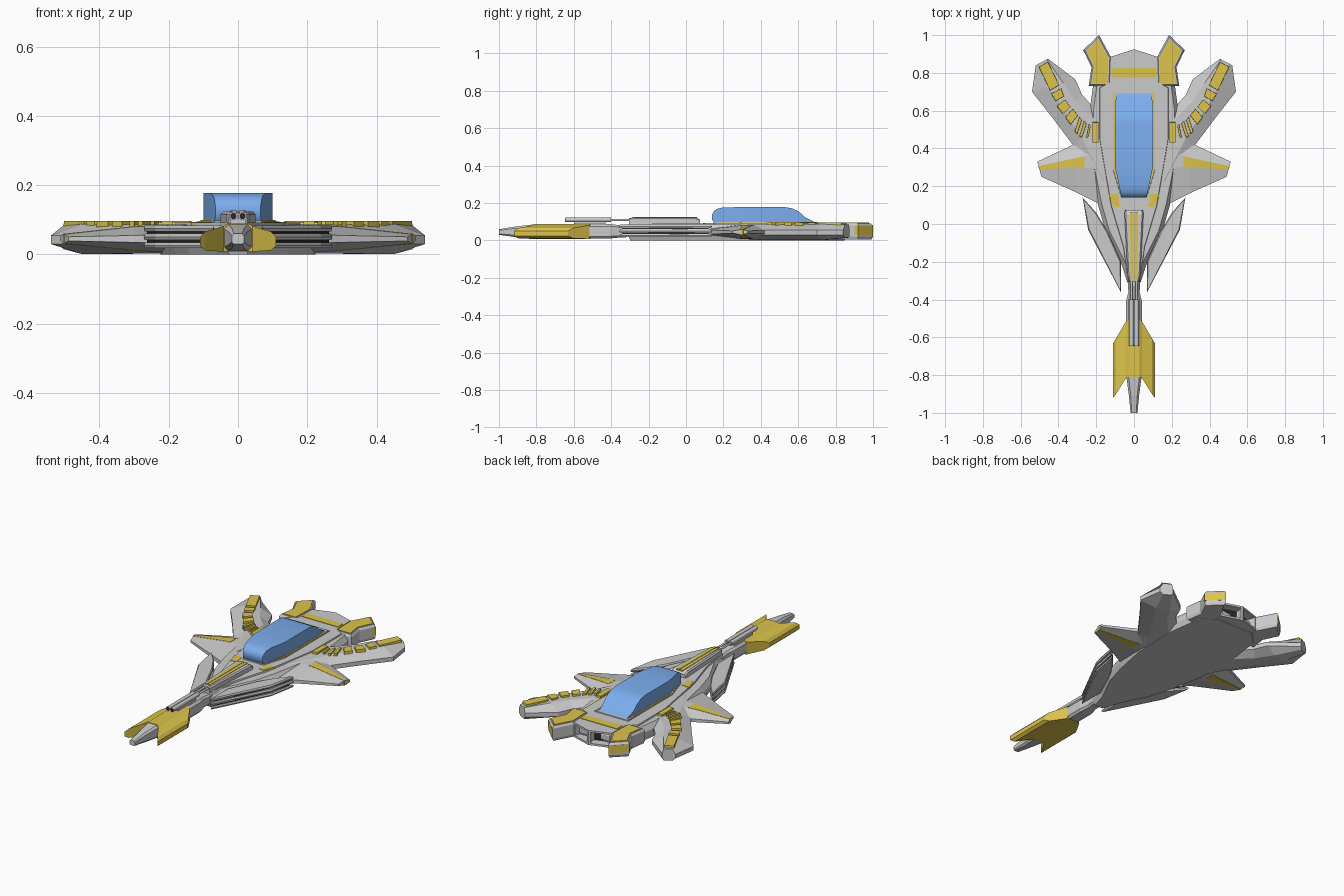
import bpy, bmesh, math
from mathutils import Vector as V

if "Cube" in bpy.data.objects:
    bpy.data.objects.remove(bpy.data.objects["Cube"])


def mat(name, rgb):
    m = bpy.data.materials.new(name)
    m.diffuse_color = (*rgb, 1)
    m.use_nodes = True
    m.node_tree.nodes["Principled BSDF"].inputs["Base Color"].default_value = m.diffuse_color
    return m


GOLD = mat("gold", (0.72, 0.55, 0.07))
BLUE = mat("glass_blue", (0.20, 0.42, 0.85))
DARK = mat("dark", (0.02, 0.02, 0.02))


def finish(name, bm, m=None, mirror=False):
    bmesh.ops.recalc_face_normals(bm, faces=bm.faces)
    me = bpy.data.meshes.new(name)
    bm.to_mesh(me)
    bm.free()
    ob = bpy.data.objects.new(name, me)
    bpy.context.collection.objects.link(ob)
    if m:
        me.materials.append(m)
    if mirror:
        ob.modifiers.new("mirror", 'MIRROR')
    return ob


def loft_bm(sections):
    """Skin a list of equal-length point loops and cap both ends."""
    bm = bmesh.new()
    rings = [[bm.verts.new(p) for p in s] for s in sections]
    n = len(rings[0])
    for a, b in zip(rings, rings[1:]):
        for i in range(n):
            j = (i + 1) % n
            bm.faces.new((a[i], a[j], b[j], b[i]))
    bm.faces.new(rings[0])
    bm.faces.new(rings[-1])
    return bm


def loft(name, sections, m=None, mirror=False):
    return finish(name, loft_bm(sections), m, mirror)


def sym(half):
    """Complete a half outline (x >= 0) across x = 0."""
    return half + [(-x, y) for x, y in reversed(half) if x > 1e-6]


def inset(pts, d):
    area = sum(p[0] * q[1] - q[0] * p[1] for p, q in zip(pts, pts[1:] + pts[:1]))
    s = 1 if area > 0 else -1
    out = []
    for i, p in enumerate(pts):
        p = V(p)
        e1 = (p - V(pts[i - 1])).normalized()
        e2 = (V(pts[(i + 1) % len(pts)]) - p).normalized()
        n1, n2 = V((-e1.y, e1.x)) * s, V((-e2.y, e2.x)) * s
        out.append(p + (n1 + n2) * d / max(0.4, 1 + n1.dot(n2)))
    return out


def slab_sections(pts, layers):
    return [[(p[0], p[1], z) for p in inset(pts, d)] for z, d in layers]


def slab(name, pts, layers, m=None, mirror=False):
    """Flat plate from an outline; layers are (height, inset) pairs."""
    return loft(name, slab_sections(pts, layers), m, mirror)


def box_sec(y, w, z0, z1, c=0.0):
    """Cross-section across x, with chamfered corners."""
    return [(-w + c, y, z0), (w - c, y, z0), (w, y, z0 + c), (w, y, z1 - c),
            (w - c, y, z1), (-w + c, y, z1), (-w, y, z1 - c), (-w, y, z0 + c)]


# Hull and raised deck
slab("hull", sym([(0.035, -0.31), (0.07, -0.2), (0.15, -0.04), (0.19, 0.1), (0.23, 0.3),
                  (0.235, 0.6), (0.21, 0.78), (0.13, 0.86), (0, 0.86)]),
     [(0, 0.012), (0.03, 0), (0.055, 0), (0.084, 0.02)])
slab("deck", sym([(0.03, -0.3), (0.055, -0.12), (0.12, 0.1), (0.18, 0.45), (0.18, 0.72),
                  (0.11, 0.76), (0, 0.76)]), [(0.07, -0.006), (0.092, 0)])

# Engine block with recessed exhausts in the two rear faces
bm = loft_bm(slab_sections(sym([(0.13, 0.74), (0.125, 0.885), (0, 0.925)]),
                           [(0.004, 0), (0.092, 0)]))
bmesh.ops.recalc_face_normals(bm, faces=bm.faces)
rear = [f for f in bm.faces if f.normal.y > 0.8]
bmesh.ops.inset_individual(bm, faces=rear, thickness=0.016)
bmesh.ops.inset_individual(bm, faces=rear, thickness=0.001, depth=-0.05)
for f in rear:
    f.material_index = 1
block = finish("engine_block", bm)
block.data.materials.append(None)
block.data.materials.append(DARK)
slab("engine_band", sym([(0.12, 0.775), (0.12, 0.825), (0, 0.825)]), [(0.08, 0), (0.095, 0)], GOLD)

# Rear pods with gold caps and side bands
pod = [(0.125, 0.73), (0.24, 0.73), (0.225, 0.83), (0.268, 0.92), (0.185, 1.0), (0.12, 0.88)]
slab("rear_pod", pod, [(0.004, 0.006), (0.02, 0), (0.08, 0), (0.092, 0.008)], mirror=True)
slab("pod_cap", inset(pod, 0.014), [(0.08, 0), (0.096, 0)], GOLD, True)
slab("pod_band", [(0.235, 0.86), (0.27, 0.92), (0.187, 0.999), (0.17, 0.95)],
     [(0.03, 0), (0.078, 0)], GOLD, True)


# Swept rear wings: bevelled section between outer and inner edge points
def wing_sec(o, i, a, b, z0, z1, e0=0.03, e1=0.055):
    o, i = V(o), V(i)
    stops = [(0, e0), (0, e1), (a, z1), (b, z1), (1, e1), (1, e0), (b, z0), (a, z0)]
    return [(*o.lerp(i, t), z) for t, z in stops]


loft("rear_wing", [
    wing_sec((0.19, 0.11), (0.08, 0.5), 0.3, 0.8, 0.003, 0.086),
    wing_sec((0.31, 0.4), (0.2, 0.6), 0.3, 0.8, 0.003, 0.086),
    wing_sec((0.43, 0.56), (0.275, 0.685), 0.35, 0.75, 0.002, 0.087),
    wing_sec((0.54, 0.7), (0.31, 0.765), 0.38, 0.72, 0.002, 0.088),
    wing_sec((0.52, 0.84), (0.455, 0.875), 0.25, 0.9, 0.015, 0.084)], mirror=True)

# Gold wing segments following the sweep
segments = [[(0.455, 0.86), (0.505, 0.832), (0.445, 0.705), (0.395, 0.735)],
            [(0.385, 0.72), (0.44, 0.69), (0.415, 0.65), (0.37, 0.675)],
            [(0.365, 0.66), (0.41, 0.625), (0.375, 0.58), (0.335, 0.62)],
            [(0.325, 0.612), (0.365, 0.565), (0.335, 0.525), (0.295, 0.575)],
            [(0.29, 0.57), (0.315, 0.49), (0.3, 0.475), (0.275, 0.55)],
            [(0.265, 0.55), (0.29, 0.465), (0.275, 0.455), (0.25, 0.53)],
            [(0.24, 0.53), (0.255, 0.455), (0.24, 0.46), (0.228, 0.52)],
            [(0.187, 0.54), (0.222, 0.54), (0.222, 0.43), (0.187, 0.43)]]
for k, quad in enumerate(segments):
    slab(f"wing_segment_{k + 1}", quad, [(0.07, 0), (0.097, 0.002)], GOLD, True)


# Front spike wings and their gold stripes
def spike_sec(x0, y0, x1, y1, z0, z1, e):
    f, r = V((x0, y0)), V((x1, y1))
    stops = [(0, 0.045 - e), (0, 0.045 + e), (0.5, z1), (0.7, z1),
             (1, 0.045 + e), (1, 0.045 - e), (0.7, z0), (0.5, z0)]
    return [(*f.lerp(r, t), z) for t, z in stops]


spike = [spike_sec(0.17, 0.1, 0.17, 0.5, 0.004, 0.086, 0.014),
         spike_sec(0.3, 0.165, 0.3, 0.43, 0.012, 0.08, 0.01),
         spike_sec(0.49, 0.25, 0.512, 0.33, 0.032, 0.058, 0.006)]
loft("spike_wing", spike, mirror=True)
stripe = []
for s in spike:
    stripe.append([(s[k][0] + 0.001, s[k][1], s[k][2] + dz) for k, dz in
                   ((2, 0.0015), (3, 0.0015), (6, -0.0015), (7, -0.0015))])
start = [tuple(V(a).lerp(V(b), 0.7)) for a, b in zip(stripe[0], stripe[1])]
loft("spike_stripe", [start, stripe[1], stripe[2]], GOLD, True)

# Layered side blades beside the front hull
blade = [(0.272, 0.14), (0.243, -0.03), (0.07, -0.36), (0.068, -0.2), (0.14, -0.04), (0.2, 0.06)]
for nm, z0, z1 in (("lower", 0.018, 0.034), ("middle", 0.042, 0.06), ("upper", 0.067, 0.084)):
    slab(f"side_blade_{nm}", blade, [(z0, 0.004), ((z0 + z1) / 2, 0), (z1, 0.006)], mirror=True)
slab("side_blade_core", inset(blade, 0.016), [(0.022, 0), (0.08, 0)], DARK, True)

# Nose boom
loft("nose", [box_sec(y, w, z0, z1, c) for y, w, z0, z1, c in (
    (-0.27, 0.035, 0.02, 0.075, 0.01), (-0.36, 0.03, 0.015, 0.082, 0.01),
    (-0.41, 0.042, 0.01, 0.088, 0.012), (-0.81, 0.04, 0.01, 0.086, 0.012),
    (-0.91, 0.027, 0.018, 0.075, 0.01), (-1.0, 0.018, 0.03, 0.06, 0.006))])


# Gold fairing wrapped around the nose
def fair_sec(x, y0, y1, z0, z1):
    return [(x, y0, z0), (x, y0, z1), (x, y1, z1), (x, y1, z0)]


half = [(0.11, -0.63, -0.92, 0.025, 0.05), (0.095, -0.605, -0.90, 0.012, 0.066),
        (0.042, -0.515, -0.815, 0.008, 0.082), (0.03, -0.51, -0.81, 0.008, 0.089)]
loft("nose_fairing", [fair_sec(-s[0], *s[1:]) for s in half] +
     [fair_sec(*s) for s in reversed(half)], GOLD)


# Twin gun barrels with a mounting rod and dark muzzles
def tube(name, x, y0, y1, z, r, m=None):
    ring = [(math.cos(math.tau * k / 12) * r, math.sin(math.tau * k / 12) * r) for k in range(12)]
    ob = loft(name, [[(x + a, y, z + b) for a, b in ring] for y in (y0, y1)], m, True)
    for p in ob.data.polygons:
        p.use_smooth = len(p.vertices) == 4


tube("gun_barrel", 0.0135, -0.645, -0.40, 0.111, 0.0125)
tube("gun_muzzle", 0.0135, -0.647, -0.64, 0.111, 0.009, DARK)
tube("gun_rod", 0.012, -0.41, -0.28, 0.109, 0.006)
loft("gun_mount", [box_sec(y, 0.022, 0.08, 0.105, 0.003) for y in (-0.60, -0.43)])

# Dorsal spine with gold stripes
loft("spine", [box_sec(-0.305, 0.026, 0.08, 0.12, 0.006), box_sec(-0.27, 0.034, 0.08, 0.124, 0.007),
               box_sec(0.05, 0.05, 0.08, 0.124, 0.007), box_sec(0.075, 0.048, 0.08, 0.112, 0.007)])
slab("spine_stripe", [(0.003, -0.29), (0.017, -0.29), (0.022, 0.06), (0.003, 0.06)],
     [(0.11, 0), (0.1265, 0)], GOLD, True)

# Canopy, its frame and trim
canopy = loft("canopy", [box_sec(*s) for s in (
    (0.14, 0.065, 0.11, 0.14), (0.15, 0.068, 0.095, 0.158), (0.168, 0.072, 0.088, 0.17),
    (0.2, 0.079, 0.088, 0.177), (0.3, 0.1, 0.088, 0.178), (0.53, 0.1, 0.088, 0.178),
    (0.57, 0.1, 0.088, 0.171), (0.605, 0.1, 0.088, 0.153), (0.64, 0.099, 0.088, 0.122),
    (0.7, 0.09, 0.085, 0.093))], BLUE)
bmesh_clean = bmesh.new()
bmesh_clean.from_mesh(canopy.data)
bmesh.ops.remove_doubles(bmesh_clean, verts=bmesh_clean.verts, dist=1e-5)
bmesh_clean.to_mesh(canopy.data)
bmesh_clean.free()
bpy.context.view_layer.objects.active = canopy
canopy.select_set(True)
bpy.ops.object.shade_smooth_by_angle(angle=math.radians(35))
slab("canopy_frame", sym([(0.07, 0.14), (0.115, 0.29), (0.115, 0.71), (0, 0.71)]),
     [(0.08, 0), (0.097, 0.004)])
slab("canopy_trim", [(0.066, 0.15), (0.108, 0.295), (0.108, 0.7), (0.098, 0.7), (0.098, 0.3), (0.06, 0.155)],
     [(0.09, 0), (0.099, 0)], GOLD, True)
slab("deck_patch", [(0.075, 0.09), (0.108, 0.09), (0.135, 0.16), (0.085, 0.16)],
     [(0.08, 0), (0.094, 0)], GOLD, True)
